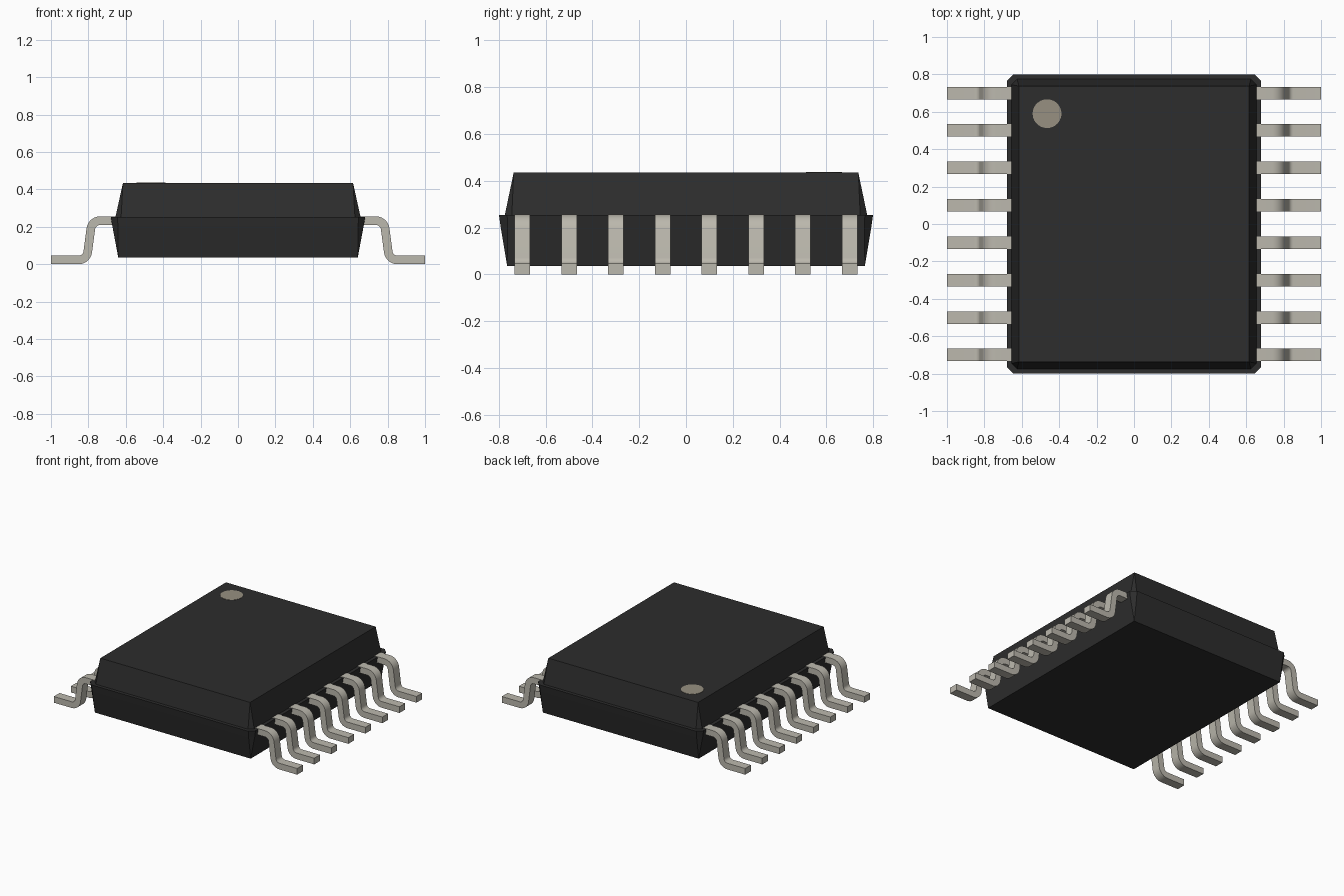
import bpy, bmesh, math
from mathutils import Vector

cube = bpy.data.objects.get("Cube")
if cube:
    bpy.data.objects.remove(cube)


def material(name, rgb):
    m = bpy.data.materials.new(name)
    m.use_nodes = True
    color = (*rgb, 1)
    m.diffuse_color = color
    m.node_tree.nodes["Principled BSDF"].inputs["Base Color"].default_value = color
    return m


black = material("black_plastic", (0.026, 0.026, 0.026))
metal = material("lead_metal", (0.5, 0.48, 0.42))
dot = material("marker_tan", (0.31, 0.28, 0.22))


def finish(bm, name, mat):
    bmesh.ops.remove_doubles(bm, verts=bm.verts, dist=1e-5)
    bmesh.ops.recalc_face_normals(bm, faces=bm.faces)
    mesh = bpy.data.meshes.new(name)
    bm.to_mesh(mesh)
    bm.free()
    mesh.materials.append(mat)
    return add_object(name, mesh)


def add_object(name, mesh):
    obj = bpy.data.objects.new(name, mesh)
    bpy.context.collection.objects.link(obj)
    return obj


def loft(bm, rings):
    """Join closed rings of points in order and cap both ends."""
    loops = [[bm.verts.new(p) for p in ring] for ring in rings]
    for a, b in zip(loops, loops[1:]):
        for i in range(len(a)):
            j = (i + 1) % len(a)
            bm.faces.new((a[i], a[j], b[j], b[i]))
    bm.faces.new(loops[0][::-1])
    bm.faces.new(loops[-1])


def chamfered_ring(x, y, z, c):
    return [(x, y - c, z), (x - c, y, z), (c - x, y, z), (-x, y - c, z),
            (-x, c - y, z), (c - x, -y, z), (x - c, -y, z), (x, c - y, z)]


# Body: tapered halves with a projecting parting ledge and cut corners
bm = bmesh.new()
sections = [(0.64, 0.765, 0.035, 0), (0.672, 0.793, 0.205, 0.03),
            (0.68, 0.80, 0.253, 0.035), (0.655, 0.775, 0.253, 0.03),
            (0.615, 0.737, 0.435, 0)]
loft(bm, [chamfered_ring(*s) for s in sections])
finish(bm, "body", black)

# Pin one marker: thin disc on the top
bm = bmesh.new()
bmesh.ops.create_cone(bm, cap_ends=True, segments=40, radius1=0.077,
                      radius2=0.077, depth=0.004)
marker = finish(bm, "pin_one_marker", dot)
marker.location = (-0.465, 0.59, 0.435)


# Lead: centreline with filleted bends, swept as a flat strip
def fillet(prev, corner, nxt, radius, steps=7):
    a, b = (prev - corner).normalized(), (nxt - corner).normalized()
    half = a.angle(b) / 2
    centre = corner + (a + b).normalized() * radius / math.sin(half)
    start = corner + a * radius / math.tan(half) - centre
    end = corner + b * radius / math.tan(half) - centre
    sweep = start.angle(end)
    return [centre + (start * math.sin(sweep * (1 - t)) + end * math.sin(sweep * t))
            / math.sin(sweep) for t in (i / steps for i in range(steps + 1))]


thick, width = 0.046, 0.067
corners = [Vector(p) for p in ((0.6, 0, 0.233), (0.781, 0, 0.233),
                               (0.809, 0, 0.023), (1, 0, 0.023))]
path = [corners[0]]
for i in (1, 2):
    path += fillet(*corners[i - 1:i + 2], 0.05)
path.append(corners[-1])

bm = bmesh.new()
rings = []
for i, p in enumerate(path):
    before = (p - path[max(i - 1, 0)]).normalized()
    after = (path[min(i + 1, len(path) - 1)] - p).normalized()
    along = (before + after).normalized()
    side = Vector((0, width / 2, 0))
    up = Vector((-along.z, 0, along.x)) * thick / 2
    rings.append([p + side + up, p - side + up, p - side - up, p + side - up])
loft(bm, rings)
first = finish(bm, "left_lead_1", metal)
bpy.ops.object.select_all(action='DESELECT')
first.select_set(True)
bpy.context.view_layer.objects.active = first
bpy.ops.object.shade_smooth_by_angle(angle=math.radians(35))

# Eight leads on each long side
for label, turn in (("left", 0), ("right", math.pi)):
    for n in range(8):
        name = f"{label}_lead_{n + 1}"
        lead = first if name == first.name else add_object(name, first.data)
        lead.location.y = -0.7 + 0.2 * n
        lead.rotation_euler.z = turn
